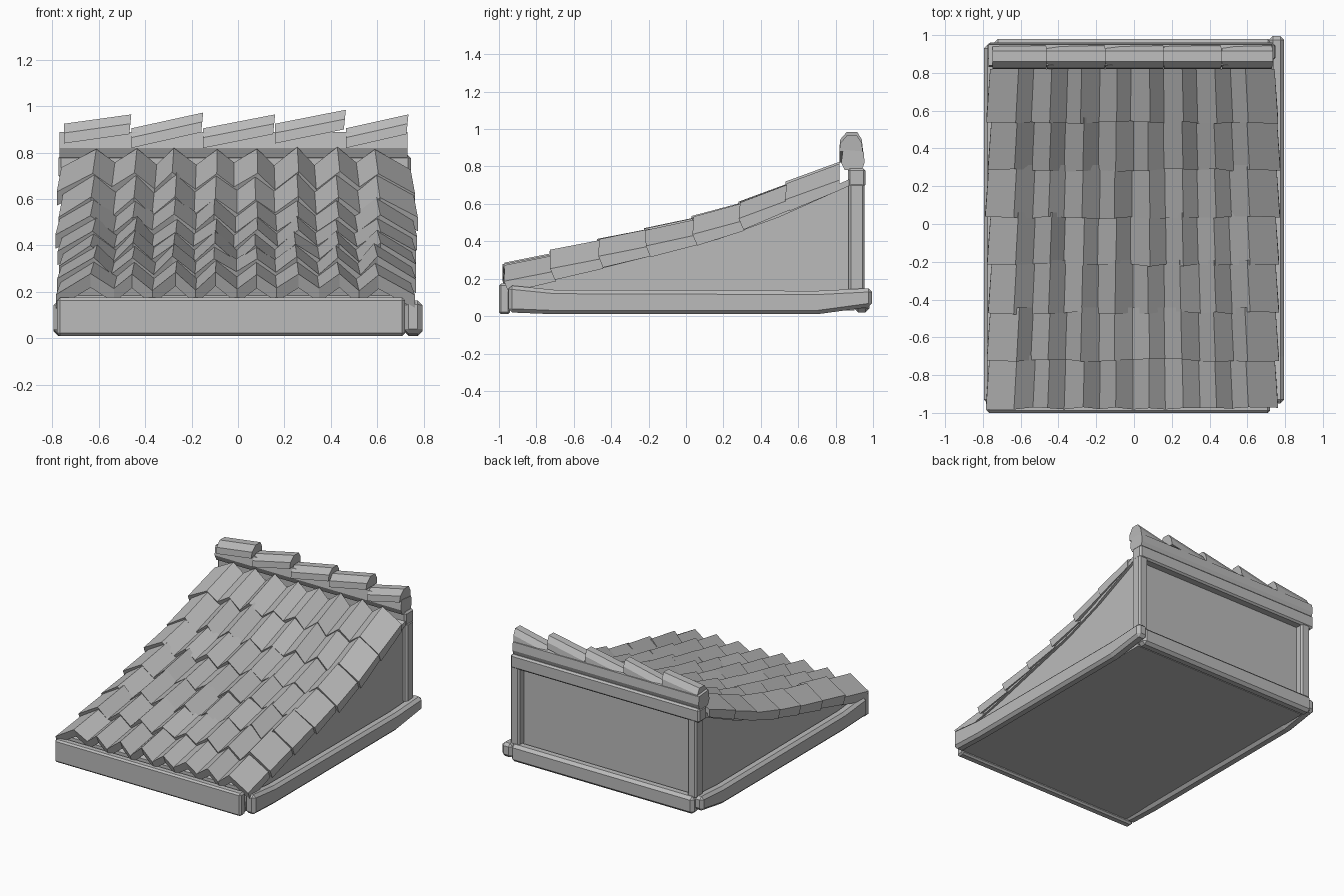
import bpy
import bmesh
import random
from mathutils import Vector

random.seed(4)
cube = bpy.data.objects.get("Cube")
if cube:
    bpy.data.objects.remove(cube, do_unlink=True)

grey = bpy.data.materials.new("stone grey")
grey.use_nodes = True
grey.diffuse_color = (0.5, 0.5, 0.5, 1)
grey.node_tree.nodes["Principled BSDF"].inputs["Base Color"].default_value = (0.5, 0.5, 0.5, 1)


def finish(bm, name, bevel=0):
    bmesh.ops.recalc_face_normals(bm, faces=bm.faces)
    mesh = bpy.data.meshes.new(name)
    bm.to_mesh(mesh)
    bm.free()
    mesh.materials.append(grey)
    obj = bpy.data.objects.new(name, mesh)
    bpy.context.collection.objects.link(obj)
    if bevel:
        mod = obj.modifiers.new("chamfer", 'BEVEL')
        mod.width = bevel
        mod.segments = 1
    return obj


def loft(name, rings, bevel=0):
    """Skin equal-sized rings of points and cap both ends."""
    bm = bmesh.new()
    loops = [[bm.verts.new(p) for p in ring] for ring in rings]
    n = len(loops[0])
    for a, b in zip(loops, loops[1:]):
        for i in range(n):
            j = (i + 1) % n
            bm.faces.new((a[i], a[j], b[j], b[i]))
    bm.faces.new(loops[0])
    bm.faces.new(loops[-1])
    return finish(bm, name, bevel)


def prism_x(name, profile, x0, x1, bevel=0):
    return loft(name, [[(x, y, z) for y, z in profile] for x in (x0, x1)], bevel)


def block(name, x, y, z, bevel=0.012):
    return prism_x(name, [(y[0], z[0]), (y[1], z[0]), (y[1], z[1]), (y[0], z[1])], *x, bevel)


# Wedge-shaped body and the curved roof deck
slope = [(-0.93, 0.16), (-0.55, 0.24), (0.17, 0.42), (0.5, 0.54), (0.88, 0.71)]
prism_x("body", [(0.9, 0.03), (-0.95, 0.03)] + slope + [(0.9, 0.72)], -0.72, 0.72)
for i, ((ya, za), (yb, zb)) in enumerate(zip(slope, slope[1:])):
    prism_x(f"roof_board_{i + 1}",
            [(ya, za - 0.01), (yb, zb - 0.01), (yb, zb + 0.025), (ya, za + 0.025)],
            -0.745 - 0.004 * (i % 2), 0.735 + 0.004 * (i % 2))

# Base beams, with side beams bowed at the ends
side = [(-0.95, 0.02), (-0.7, 0.01), (0.7, 0.01), (0.995, 0.05),
        (0.995, 0.15), (0.7, 0.135), (-0.7, 0.14), (-0.95, 0.165)]
prism_x("base_beam_left", side, 0.715, 0.795, 0.02)
prism_x("base_beam_right", [(min(y, 0.95), z) for y, z in side], -0.795, -0.715, 0.02)
block("base_beam_front", (-0.78, 0.72), (-1.0, -0.94), (0.01, 0.175))
block("base_beam_back", (-0.74, 0.73), (0.9, 0.98), (0.02, 0.145), 0.02)

# Rear frame: corner posts, upper rail and ridge beam
for name, s in (("left", 1), ("right", -1)):
    block(f"rear_post_{name}", sorted((s * 0.675, s * 0.75)), (0.87, 0.955), (0.13, 0.71))
block("rear_rail", (-0.775, 0.745), (0.865, 0.96), (0.69, 0.79))
prism_x("ridge_beam", [(0.85, 0.78), (0.94, 0.78), (0.955, 0.82), (0.95, 0.88),
                       (0.84, 0.89), (0.83, 0.82)], -0.77, 0.73)

# Zigzag tile rows: ridge height at the front and back of each row
rows = [(0.28, 0.335), (0.35, 0.405), (0.405, 0.46), (0.465, 0.525),
        (0.53, 0.605), (0.605, 0.71), (0.715, 0.82)]
PERIOD = 0.177
columns = [(-0.78, -0.09)]
for k in range(8):
    peak = -0.63 + k * PERIOD
    columns.append((peak, 0))
    if k < 7:
        columns.append((peak + PERIOD / 2, -0.07))
columns.append((0.77, -0.09))
for r, (z_front, z_back) in enumerate(rows):
    y_front = -0.975 + r * 0.252
    y_back = 0.82 if r == len(rows) - 1 else y_front + 0.28
    rings = []
    for x, dz in columns:
        x += random.uniform(-0.008, 0.008)
        y = y_front + random.uniform(-0.008, 0.008)
        dz += random.uniform(-0.008, 0.008)
        rings.append([(x, y, z_front + dz), (x * 0.975, y_back, z_back + dz),
                      (x * 0.975, y_back, z_back + dz - 0.055), (x, y + 0.025, z_front + dz - 0.06)])
    loft(f"tile_row_{r + 1}", rings)

# Overlapping ridge caps, each rising toward the model's left
cap = [(0.82, -0.085), (0.945, -0.085), (0.94, -0.04), (0.915, 0), (0.86, 0), (0.825, -0.04)]
cuts = [-0.75, -0.46, -0.15, 0.16, 0.465, 0.735]
for i, (x0, x1) in enumerate(zip(cuts, cuts[1:])):
    top = 0.965 + (0.02 if i == 3 else 0.008 * (i % 2))
    low = 0.925 if i in (0, 3) else 0.905
    loft(f"ridge_cap_{i + 1}", [[Vector((x0, y, low + z)) for y, z in cap],
                                [Vector((x1 + z * 0.1, y, top + z)) for y, z in cap]])
